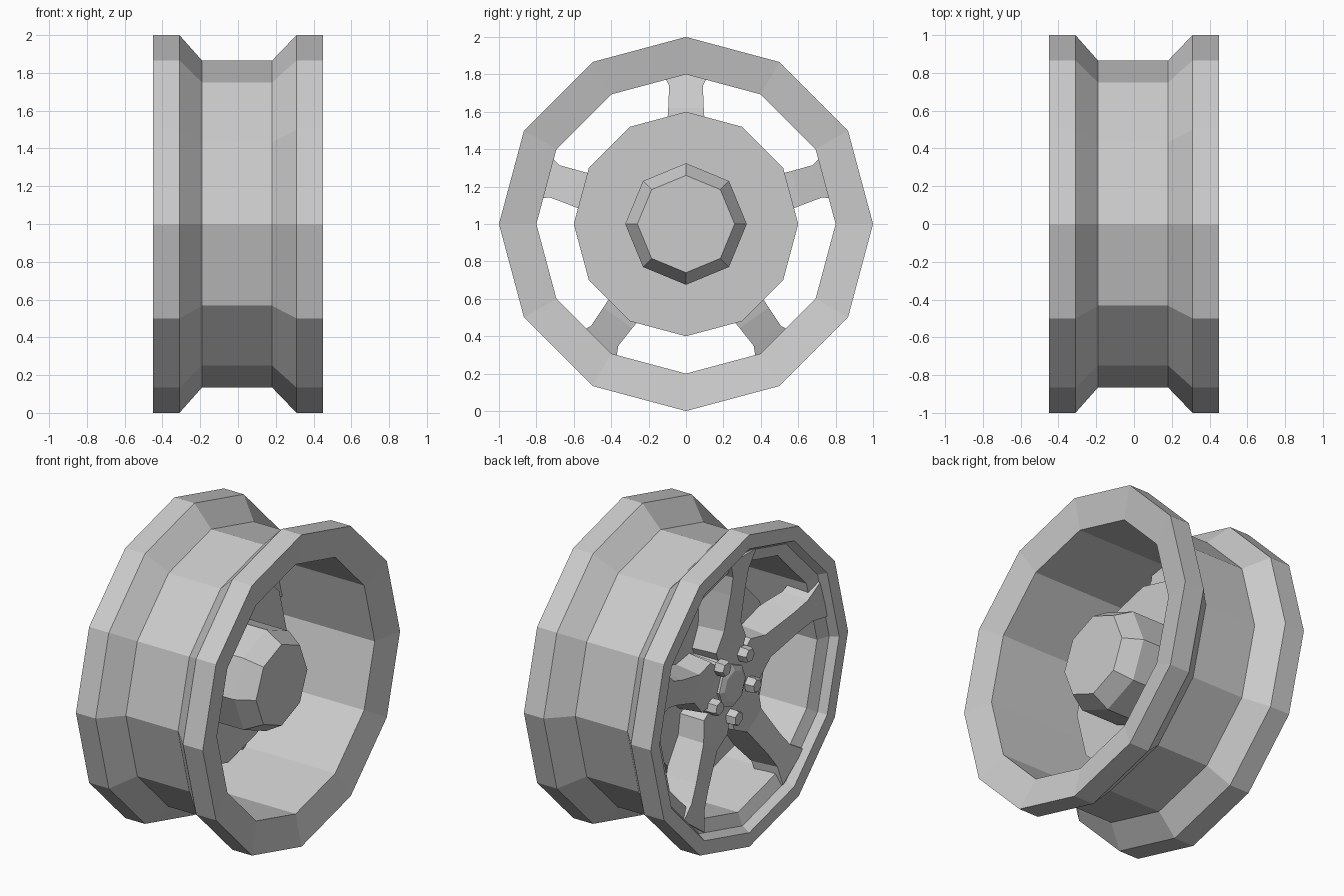
import bpy, bmesh
from math import sin, cos, pi, radians

if "Cube" in bpy.data.objects:
    bpy.data.objects.remove(bpy.data.objects["Cube"])

CZ = 1.0  # axle height; the axle runs along x


def make_object(name, bm):
    bmesh.ops.recalc_face_normals(bm, faces=bm.faces)
    mesh = bpy.data.meshes.new(name)
    bm.to_mesh(mesh)
    bm.free()
    ob = bpy.data.objects.new(name, mesh)
    bpy.context.collection.objects.link(ob)
    return ob


def revolve(name, profile, sides, hollow=False, cy=0.0, cz=0.0, turn=0.0):
    """Spin (x, radius) points round the x axis; hollow closes the profile."""
    bm = bmesh.new()
    rings = []
    for x, r in profile:
        angles = [turn + 2 * pi * i / sides for i in range(sides)]
        rings.append([bm.verts.new((x, cy + r * sin(a), CZ + cz + r * cos(a))) for a in angles])
    pairs = list(zip(rings, rings[1:]))
    if hollow:
        pairs.append((rings[-1], rings[0]))
    else:
        bm.faces.new(rings[0])
        bm.faces.new(rings[-1])
    for a, b in pairs:
        for i in range(sides):
            j = (i + 1) % sides
            bm.faces.new((a[i], a[j], b[j], b[i]))
    return make_object(name, bm)


def spoke(name, angle):
    """Loft of sections: radius, front x, back x, front half width, back half width."""
    sections = [
        (0.10, -0.31, -0.12, 0.08, 0.08),
        (0.26, -0.32, -0.12, 0.15, 0.17),
        (0.38, -0.33, -0.12, 0.085, 0.11),
        (0.62, -0.37, -0.17, 0.075, 0.095),
        (0.74, -0.39, -0.21, 0.08, 0.09),
        (0.855, -0.41, -0.25, 0.13, 0.15),
    ]
    bm = bmesh.new()
    rings = []
    for r, xf, xb, wf, wb in sections:
        ring = []
        for x, t in ((xf, -wf), (xf, wf), (xb, wb), (xb, -wb)):
            y = t * cos(angle) + r * sin(angle)
            z = r * cos(angle) - t * sin(angle)
            ring.append(bm.verts.new((x, y, CZ + z)))
        rings.append(ring)
    for a, b in zip(rings, rings[1:]):
        for i in range(4):
            j = (i + 1) % 4
            bm.faces.new((a[i], a[j], b[j], b[i]))
    bm.faces.new(rings[0])
    bm.faces.new(rings[-1])
    return make_object(name, bm)


# Rim barrel with two flanges
revolve("rim", [
    (-0.45, 1.0), (-0.31, 1.0), (-0.19, 0.865), (0.18, 0.865), (0.31, 1.0), (0.45, 1.0),
    (0.41, 0.80), (-0.37, 0.80), (-0.40, 0.88), (-0.45, 0.91)], 12, hollow=True)

# Brake disc and inner hub boss
revolve("brake_disc", [(-0.16, 0.60), (-0.07, 0.60)], 12)
revolve("hub_boss", [(-0.08, 0.325), (0.20, 0.325), (0.31, 0.26)], 8)

# Outer hub plate and centre cap
revolve("hub_plate", [(-0.315, 0.25), (-0.12, 0.27)], 10)
revolve("centre_cap", [(-0.345, 0.10), (-0.33, 0.135), (-0.30, 0.135)], 8)

# Five spokes, with a wheel nut between each pair
for k in range(5):
    spoke(f"spoke_{k + 1}", radians(72 * k))
    a = radians(72 * k + 36)
    revolve(f"wheel_nut_{k + 1}", [(-0.375, 0.042), (-0.36, 0.05), (-0.30, 0.05)], 6,
            cy=0.2 * sin(a), cz=0.2 * cos(a), turn=a)
